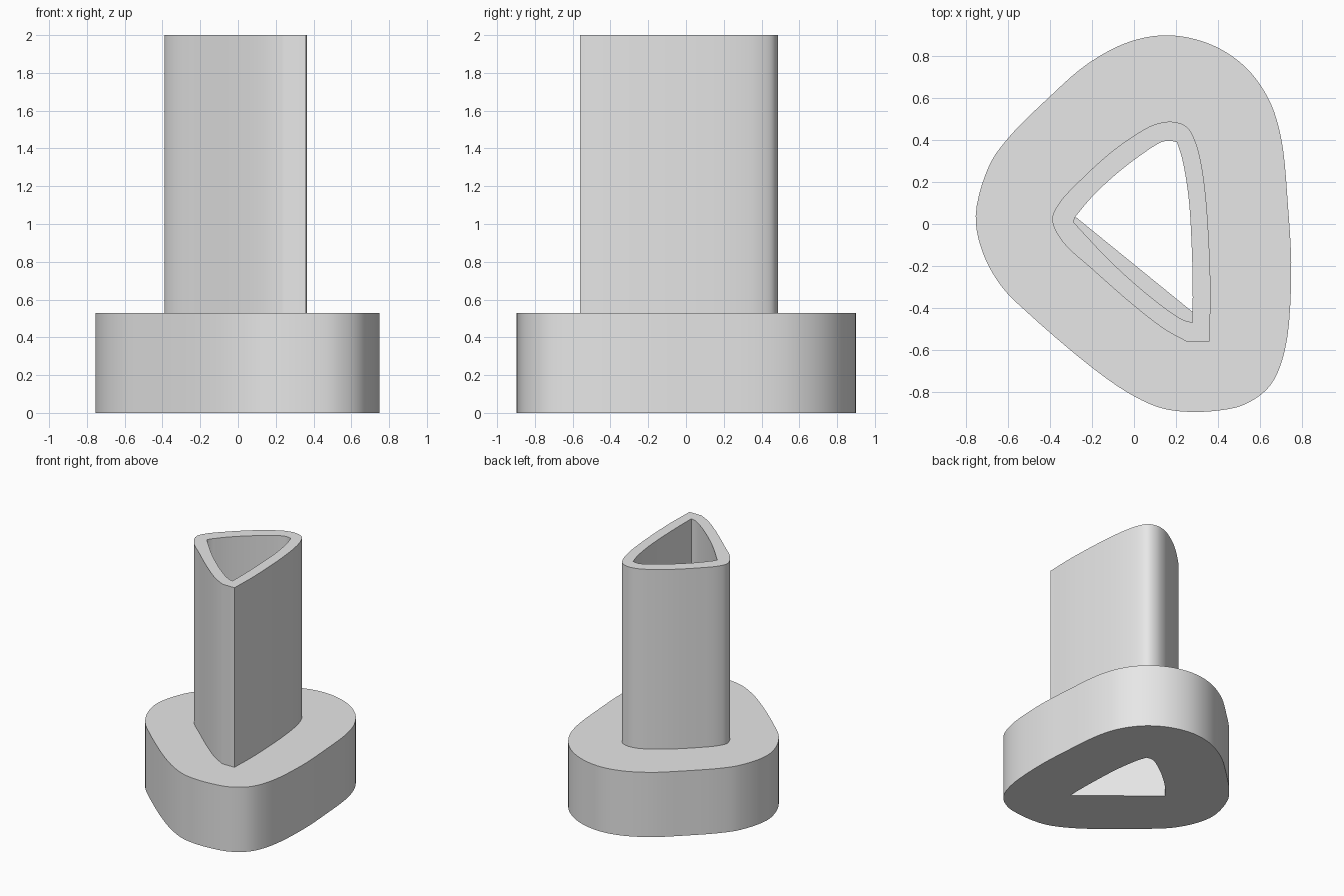
import bpy
import bmesh
from mathutils import Vector

default_cube = bpy.data.objects.get("Cube")
if default_cube:
    bpy.data.objects.remove(default_cube, do_unlink=True)

BASE_TOP = 0.53
POST_TOP = 2.0

grey = bpy.data.materials.new("light grey")
grey.use_nodes = True
grey.diffuse_color = (0.8, 0.8, 0.8, 1)
grey.node_tree.nodes["Principled BSDF"].inputs["Base Color"].default_value = grey.diffuse_color


def smooth_path(points, closed=False, steps=5):
    """Centripetal spline through the points; an open path keeps sharp ends."""
    pts = [Vector(p) for p in points]
    count = len(pts)
    if closed:
        ring = [pts[-1]] + pts + pts[:2]
    else:
        ring = [pts[0] * 2 - pts[1]] + pts + [pts[-1] * 2 - pts[-2]]
    path = []
    for i in range(count if closed else count - 1):
        a, b, c, d = ring[i:i + 4]
        ab, bc, cd = [(q - p).length ** 0.5 for p, q in ((a, b), (b, c), (c, d))]
        # Tangents at both ends of the span, scaled to its length
        start = ((b - a) / ab - (c - a) / (ab + bc) + (c - b) / bc) * bc
        end = ((c - b) / bc - (d - b) / (bc + cd) + (d - c) / cd) * bc
        for s in range(steps):
            t = s / steps
            path.append(b * (2 * t**3 - 3 * t**2 + 1) + start * (t**3 - 2 * t**2 + t)
                        + c * (3 * t**2 - 2 * t**3) + end * (t**3 - t**2))
    if not closed:
        path.append(pts[-1])
    return path


def hollow_prism(name, outer, inner, bottom, top, bottom_cap=True):
    """Extruded outline with a shaped hole running right through it."""
    bm = bmesh.new()
    rims = {bottom: [], top: []}
    for outline in (outer, inner):
        low, high = [[bm.verts.new((p.x, p.y, z)) for p in outline] for z in (bottom, top)]
        for i in range(len(outline)):
            j = (i + 1) % len(outline)
            bm.faces.new((low[i], low[j], high[j], high[i]))
            rims[bottom].append(bm.edges.get((low[i], low[j])))
            rims[top].append(bm.edges.get((high[i], high[j])))
    # Flat rings between the outline and the hole
    for z in (bottom, top) if bottom_cap else (top,):
        bmesh.ops.triangle_fill(bm, use_beauty=True, edges=rims[z], normal=(0, 0, 1))
    bmesh.ops.recalc_face_normals(bm, faces=bm.faces)
    mesh = bpy.data.meshes.new(name)
    bm.to_mesh(mesh)
    bm.free()
    mesh.materials.append(grey)
    obj = bpy.data.objects.new(name, mesh)
    bpy.context.collection.objects.link(obj)
    return obj


# Rounded triangular foot outline
foot = smooth_path([
    (-.755, .04), (-.69, .28), (-.6, .41), (-.41, .6), (-.22, .765), (-.02, .87),
    (.17, .9), (.37, .855), (.53, .75), (.64, .6), (.7, .42), (.735, .08),
    (.75, -.25), (.72, -.6), (.65, -.77), (.53, -.86), (.4, -.89), (.24, -.895),
    (.12, -.875), (-.02, -.81), (-.2, -.685), (-.5, -.43), (-.63, -.3), (-.72, -.14),
], closed=True)

# Post outline, with a sharp front corner
post = smooth_path([
    (.36, -.56), (.365, -.3), (.345, .1), (.32, .29), (.29, .4), (.25, .465),
    (.18, .488), (.1, .475), (.03, .44), (-.1, .35), (-.25, .215), (-.36, .095),
    (-.39, .02), (-.34, -.085), (-.2, -.215), (0, -.39), (.15, -.505), (.25, -.56),
])

# Bore: two shared walls, then a curved third wall above and a flat one below
right_wall = smooth_path([(.28, -.42), (.28, -.3), (.275, -.1), (.26, .13), (.23, .31), (.205, .39)])
back_wall = smooth_path([(.205, .39), (.17, .397), (.13, .39), (0, .305), (-.1, .225), (-.2, .13), (-.28, .035)])
front_wall = smooth_path([(-.29, .01), (-.1, -.19), (.1, -.365), (.23, -.455), (.28, -.47)])
foot_bore = right_wall + back_wall[1:]
post_bore = foot_bore + front_wall

parts = [
    hollow_prism("foot", foot, foot_bore, 0, BASE_TOP),
    hollow_prism("post", post, post_bore, BASE_TOP, POST_TOP, bottom_cap=False),
]

# Smooth walls, crisp rims and corners
bpy.ops.object.select_all(action="DESELECT")
for part in parts:
    part.select_set(True)
bpy.context.view_layer.objects.active = parts[0]
bpy.ops.object.shade_smooth_by_angle(angle=0.6)
